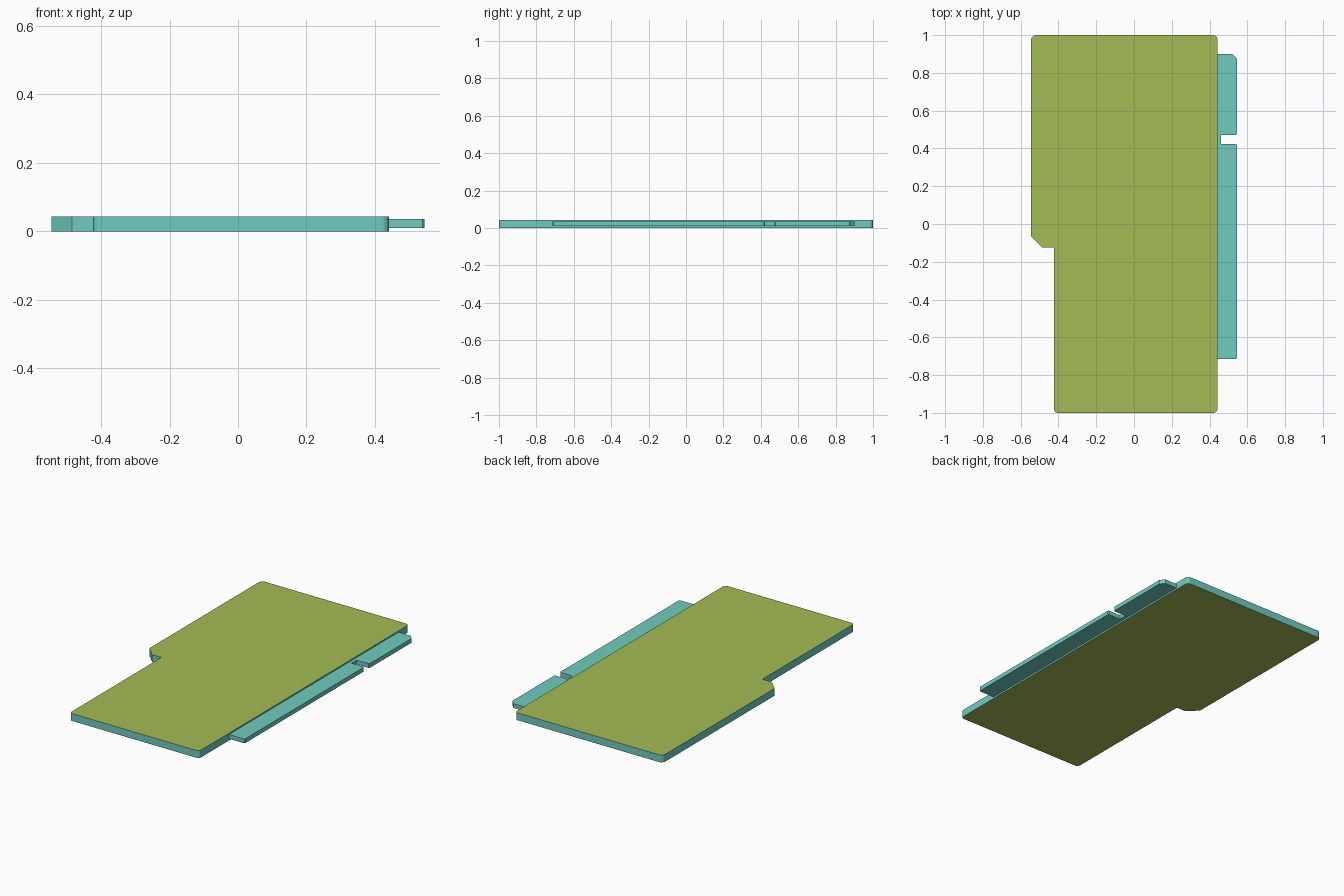
import bpy, bmesh, math
from mathutils import Vector

if "Cube" in bpy.data.objects:
    bpy.data.objects.remove(bpy.data.objects["Cube"])


def material(name, color):
    m = bpy.data.materials.new(name)
    m.diffuse_color = color
    m.use_nodes = True
    m.node_tree.nodes["Principled BSDF"].inputs["Base Color"].default_value = m.diffuse_color
    return m


def corner(prev, p, nxt, r, steps):
    """Points of a rounded (or, with steps=1, chamfered) right-angle corner."""
    p = Vector(p)
    a = (Vector(prev) - p).normalized() * r
    b = (Vector(nxt) - p).normalized() * r
    c = p + a + b
    out = []
    for i in range(steps + 1):
        t = math.pi / 2 * i / steps
        out.append(c - b * math.cos(t) - a * math.sin(t))
    return out


def plate(name, corners, z0, z1, mats):
    """Extrude an outline of (x, y, radius, steps); slot 0 = sides, last = flat faces."""
    pts = []
    n = len(corners)
    for i, (x, y, r, steps) in enumerate(corners):
        if r:
            pts += corner(corners[i - 1][:2], (x, y), corners[(i + 1) % n][:2], r, steps)
        else:
            pts.append(Vector((x, y)))
    bm = bmesh.new()
    base = bm.faces.new([bm.verts.new((p.x, p.y, z0)) for p in pts])
    ext = bmesh.ops.extrude_face_region(bm, geom=[base], use_keep_orig=True)
    top = [v for v in ext["geom"] if isinstance(v, bmesh.types.BMVert)]
    bmesh.ops.translate(bm, verts=top, vec=(0, 0, z1 - z0))
    bmesh.ops.recalc_face_normals(bm, faces=bm.faces)
    for f in bm.faces:
        if abs(f.normal.z) > 0.5:
            f.material_index = len(mats) - 1
    me = bpy.data.meshes.new(name)
    bm.to_mesh(me)
    bm.free()
    for m in mats:
        me.materials.append(m)
    ob = bpy.data.objects.new(name, me)
    bpy.context.collection.objects.link(ob)
    return ob


teal = material("edge_teal", (0.16, 0.60, 0.53, 1))
olive = material("face_olive", (0.36, 0.50, 0.09, 1))

# Main board with rounded corners and a chamfered step on the left
plate("board", [
    (-0.545, 1.0, 0.025, 4),
    (-0.545, -0.125, 0.06, 1),
    (-0.423, -0.125, 0, 0),
    (-0.423, -1.0, 0.02, 4),
    (0.441, -1.0, 0.02, 4),
    (0.441, 1.0, 0.02, 4),
], 0.0, 0.044, [teal, olive])

# Thinner edge connector with a key notch
plate("edge_connector", [
    (0.441, 0.90, 0, 0),
    (0.441, -0.715, 0, 0),
    (0.545, -0.715, 0.006, 1),
    (0.545, 0.423, 0.006, 1),
    (0.46, 0.423, 0, 0),
    (0.46, 0.472, 0, 0),
    (0.545, 0.472, 0.006, 1),
    (0.545, 0.90, 0.025, 1),
], 0.010, 0.036, [teal])
